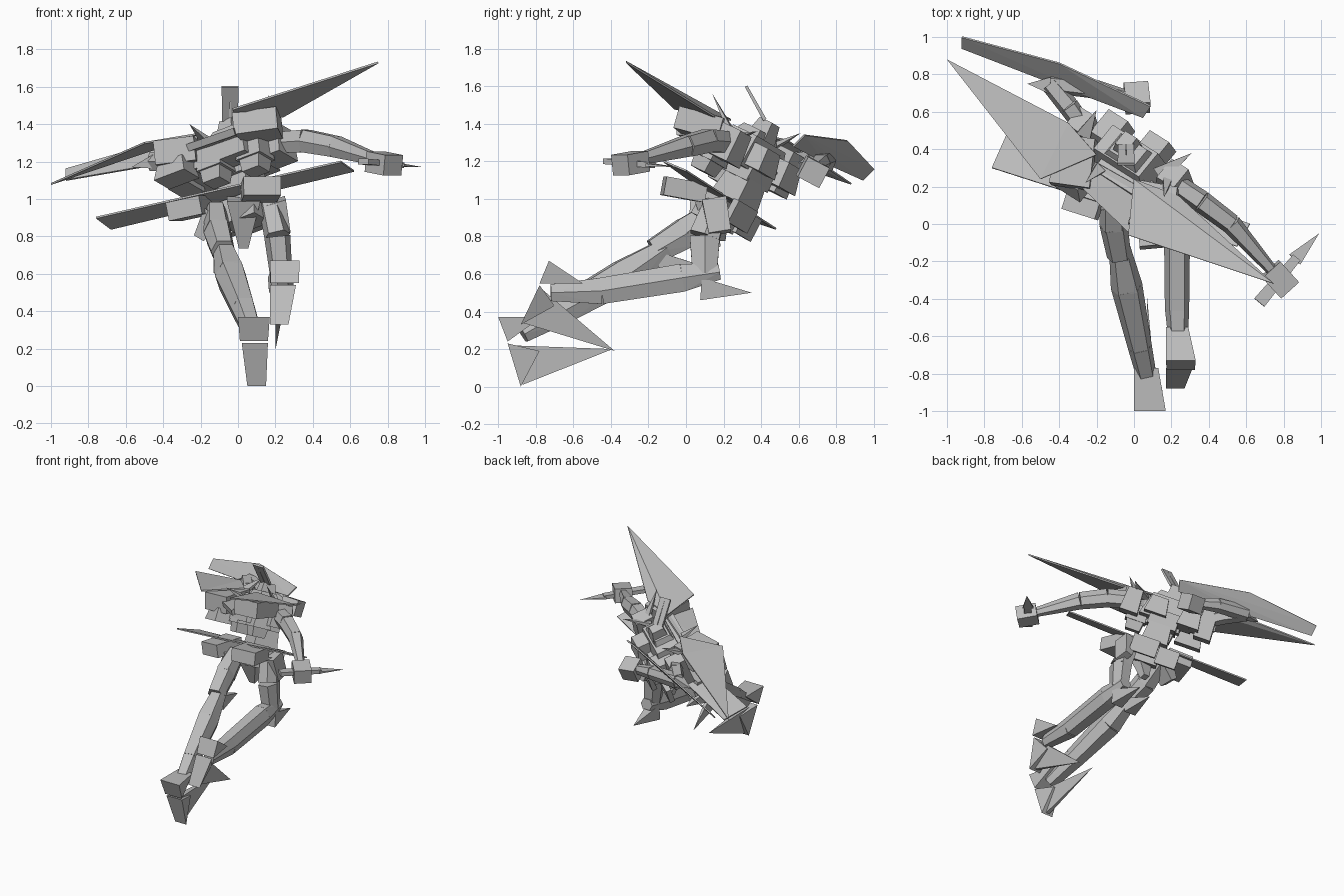
import bpy
import bmesh
from mathutils import Vector, Matrix

default_cube = bpy.data.objects.get("Cube")
if default_cube:
    bpy.data.objects.remove(default_cube, do_unlink=True)

gray = bpy.data.materials.new("plain gray")
gray.use_nodes = True
gray.diffuse_color = (0.5, 0.5, 0.5, 1)
gray.node_tree.nodes["Principled BSDF"].inputs["Base Color"].default_value = gray.diffuse_color

# Banked body frame: sideways, spine and depth directions
side_axis = Vector((0.79, -0.5, 0.3)).normalized()
depth_axis = side_axis.cross(Vector((-0.05, 0.45, 0.85))).normalized()
spine_axis = depth_axis.cross(side_axis)
body_frame = Matrix((side_axis, depth_axis, spine_axis)).transposed()

SQUARE = ((-1, -1), (1, -1), (1, 1), (-1, 1))
RIDGED = ((-1, 0), (-0.6, -1), (0.6, -1), (1, 0), (0.6, 1), (-0.6, 1))


def finish(name, bm):
    bmesh.ops.recalc_face_normals(bm, faces=bm.faces)
    mesh = bpy.data.meshes.new(name)
    bm.to_mesh(mesh)
    bm.free()
    mesh.materials.append(gray)
    part = bpy.data.objects.new(name, mesh)
    bpy.context.collection.objects.link(part)
    return part


def hull(name, points):
    """Faceted solid wrapped around a few corner points."""
    bm = bmesh.new()
    verts = [bm.verts.new(point) for point in points]
    result = bmesh.ops.convex_hull(bm, input=verts)
    loose = [v for v in result["geom_interior"] if isinstance(v, bmesh.types.BMVert)]
    bmesh.ops.delete(bm, geom=loose, context="VERTS")
    bmesh.ops.dissolve_limit(bm, angle_limit=0.02, verts=bm.verts, edges=bm.edges)
    return finish(name, bm)


def section(centre, direction, width, height, up, corners=SQUARE):
    """Corners of a cross-section facing along a direction."""
    across = direction.cross(Vector(up)).normalized()
    rise = across.cross(direction).normalized()
    return [Vector(centre) + across * width * i / 2 + rise * height * j / 2 for i, j in corners]


def taper(name, start, end, start_size, end_size, up=(0, 0, 1), corners=SQUARE):
    """Tapered bar running from one point to another."""
    direction = (Vector(end) - Vector(start)).normalized()
    return hull(name, section(start, direction, *start_size, up, corners)
                + section(end, direction, *end_size, up, corners))


def limb(name, stations, up=(0, 0, 1)):
    """Chain of ridged bars; each station is a point and a size."""
    for number, (first, second) in enumerate(zip(stations, stations[1:])):
        taper(f"{name}_{number}", first[0], second[0], first[1], second[1], up, RIDGED)


def block(name, centre, size, top_scale=1.0):
    """Box in the banked body frame, narrowed toward the head."""
    points = []
    for i in (-1, 1):
        for j in (-1, 1):
            for k in (-1, 1):
                scale = top_scale if k > 0 else 1
                corner = Vector((i * size[0] * scale, j * size[1] * scale, k * size[2])) / 2
                points.append(Vector(centre) + body_frame @ corner)
    return hull(name, points)


def plate(name, outline, thickness):
    """Flat polygon given a thickness."""
    corners = [Vector(point) for point in outline]
    normal = (corners[1] - corners[0]).cross(corners[2] - corners[0]).normalized()
    offset = normal * thickness / 2
    return hull(name, [c + offset for c in corners] + [c - offset for c in corners])


def spike(name, base, tip, size, up=(0, 0, 1)):
    """Thin pyramid."""
    direction = (Vector(tip) - Vector(base)).normalized()
    return hull(name, section(base, direction, *size, up) + [Vector(tip)])


def foot_wedge(name, *edges):
    """Wedge spanning level edges, each a centre and a width."""
    return hull(name, [Vector(centre) + Vector((sign * width / 2, 0, 0))
                       for centre, width in edges for sign in (-1, 1)])


# Torso
block("pelvis", (0.04, 0.17, 0.93), (0.22, 0.15, 0.14))
block("waist", (0.02, 0.29, 1.05), (0.2, 0.19, 0.14), 0.85)
block("lower_chest", (0.0, 0.34, 1.15), (0.22, 0.18, 0.12))
block("chest", (-0.04, 0.35, 1.24), (0.4, 0.23, 0.18), 0.75)
block("left_breast", (0.09, 0.38, 1.22), (0.17, 0.22, 0.13), 0.75)
block("right_breast", (-0.13, 0.49, 1.14), (0.17, 0.22, 0.14), 0.75)
block("collar", (-0.03, 0.38, 1.33), (0.24, 0.17, 0.07), 0.7)

# Head with paired crest fins
block("head", (-0.04, 0.42, 1.36), (0.11, 0.13, 0.11), 0.7)
for label, shift in (("left", -0.02), ("right", -0.065)):
    taper(label + "_crest_fin", (shift, 0.42, 1.42), (shift, 0.32, 1.6),
          (0.04, 0.02), (0.045, 0.015))

# Backpack and thrusters
block("backpack", (-0.07, 0.22, 1.26), (0.34, 0.12, 0.16), 0.85)
for label, centre in (("left", (0.09, 0.15, 1.26)), ("right", (-0.12, 0.24, 1.2))):
    block(label + "_thruster", centre, (0.16, 0.14, 0.12), 0.75)
    block(label + "_nozzle", Vector(centre) - spine_axis * 0.09, (0.11, 0.1, 0.08), 1.2)
plate("backpack_cover", ((-0.28, 0.2, 1.27), (-0.02, -0.05, 1.36),
                         (0.03, 0.2, 1.36), (-0.2, 0.33, 1.28)), 0.04)

# Shoulder wings with their housings
plate("left_wing", ((0.75, -0.32, 1.73), (-0.03, -0.06, 1.48),
                    (0.0, 0.24, 1.42), (0.24, 0.15, 1.44)), 0.01)
taper("left_wing_housing", (0.09, -0.03, 1.42), (0.14, 0.2, 1.36), (0.24, 0.12), (0.2, 0.12),
      spine_axis)
plate("right_wing", ((-1.0, 0.88, 1.08), (-0.5, 0.24, 1.3),
                     (-0.2, 0.37, 1.35), (-0.35, 0.54, 1.31)), 0.01)
taper("right_wing_housing", (-0.34, 0.2, 1.26), (-0.3, 0.46, 1.23), (0.22, 0.13), (0.2, 0.14),
      spine_axis)
block("right_wing_rear_block", (-0.33, 0.24, 1.15), (0.2, 0.14, 0.1), 0.8)

# Shoulder spikes
spike("left_upper_spike", (0.18, 0.24, 1.36), (0.16, 0.14, 1.56), (0.05, 0.03))
spike("left_side_spike", (0.13, 0.26, 1.33), (0.31, 0.38, 1.36), (0.09, 0.03))
spike("right_side_spike", (-0.27, 0.47, 1.28), (-0.2, 0.61, 1.35), (0.08, 0.03))
spike("right_back_spike", (-0.18, 0.3, 1.32), (-0.26, 0.22, 1.4), (0.06, 0.03))

# Left arm, stretched back, holding a blade
block("left_shoulder", (0.21, 0.23, 1.29), (0.14, 0.17, 0.18), 0.8)
limb("left_arm", (((0.2, 0.23, 1.3), (0.11, 0.11)), ((0.36, 0.12, 1.31), (0.12, 0.12)),
                  ((0.52, 0.0, 1.28), (0.11, 0.11)), ((0.74, -0.25, 1.21), (0.06, 0.06))))
taper("left_hand", (0.73, -0.24, 1.2), (0.83, -0.35, 1.18), (0.13, 0.11), (0.13, 0.11))
taper("blade_grip", (0.67, -0.42, 1.2), (0.87, -0.18, 1.18), (0.07, 0.03), (0.05, 0.03))
spike("blade", (0.86, -0.19, 1.18), (0.99, -0.05, 1.17), (0.08, 0.015))

# Right arm, bent across, carrying a shield
block("right_shoulder", (-0.28, 0.5, 1.15), (0.13, 0.16, 0.24), 0.8)
limb("right_arm", (((-0.25, 0.49, 1.18), (0.1, 0.1)), ((-0.35, 0.63, 1.2), (0.11, 0.11)),
                   ((-0.45, 0.75, 1.2), (0.1, 0.1)), ((-0.2, 0.72, 1.19), (0.1, 0.09)),
                   ((-0.02, 0.68, 1.16), (0.06, 0.06))))
taper("right_hand", (-0.05, 0.67, 1.15), (0.08, 0.68, 1.14), (0.13, 0.12), (0.13, 0.12),
      spine_axis)
spike("right_elbow_spike", (-0.44, 0.74, 1.2), (-0.57, 0.75, 1.17), (0.09, 0.08))
plate("shield", ((-0.92, 1.0, 1.16), (-0.4, 0.86, 1.31), (0.09, 0.63, 1.34),
                 (0.05, 0.57, 1.28), (-0.4, 0.74, 1.19), (-0.92, 0.94, 1.1)), 0.01)

# Hip binder plate with its mounts and skirts
plate("hip_binder", ((-0.76, 0.3, 0.9), (-0.68, 0.48, 0.84),
                     (0.62, 0.0, 1.15), (0.55, -0.12, 1.2)), 0.01)
taper("left_binder_mount", (0.13, -0.12, 1.07), (0.11, 0.1, 1.03), (0.2, 0.1), (0.19, 0.1),
      spine_axis)
taper("right_binder_mount", (-0.29, 0.05, 0.95), (-0.22, 0.27, 0.95), (0.19, 0.1), (0.19, 0.1),
      spine_axis)
taper("centre_skirt", (0.03, 0.1, 1.0), (0.03, 0.16, 0.74), (0.18, 0.11), (0.05, 0.05), (0, 1, 0))
block("left_rear_skirt", (0.14, 0.29, 0.91), (0.2, 0.04, 0.13))
block("right_rear_skirt", (-0.05, 0.32, 0.86), (0.16, 0.04, 0.13))
taper("left_skirt", (0.2, 0.15, 0.99), (0.25, 0.18, 0.82), (0.11, 0.13), (0.06, 0.12), (0, 1, 0))
taper("right_skirt", (-0.13, 0.15, 0.92), (-0.21, 0.15, 0.79), (0.12, 0.15), (0.06, 0.12), (0, 1, 0))

# Legs
limb("left_thigh", (((0.17, 0.16, 0.97), (0.12, 0.13)), ((0.21, 0.1, 0.8), (0.14, 0.16)),
                    ((0.23, 0.1, 0.6), (0.12, 0.13))), (0, 1, 0))
limb("left_shin", (((0.23, 0.18, 0.61), (0.1, 0.08)), ((0.23, -0.02, 0.58), (0.14, 0.15)),
                   ((0.23, -0.45, 0.51), (0.13, 0.14)), ((0.24, -0.72, 0.5), (0.09, 0.09))))
spike("left_knee_spike", (0.23, 0.08, 0.52), (0.23, 0.35, 0.5), (0.1, 0.12))
limb("right_thigh", (((-0.12, 0.16, 0.93), (0.12, 0.13)), ((-0.11, 0.0, 0.82), (0.15, 0.16)),
                     ((-0.08, -0.17, 0.72), (0.13, 0.13))))
limb("right_shin", (((-0.08, -0.11, 0.74), (0.11, 0.1)), ((-0.04, -0.33, 0.59), (0.17, 0.17)),
                    ((0.03, -0.65, 0.41), (0.13, 0.14)), ((0.08, -0.87, 0.28), (0.1, 0.09))))
spike("right_knee_spike", (-0.08, -0.14, 0.66), (-0.07, 0.1, 0.64), (0.1, 0.11))

# Split feet: toe, heel sole and a thin trailing heel fin
foot_wedge("left_toe", ((0.25, -0.73, 0.67), 0.16), ((0.25, -0.78, 0.55), 0.15),
           ((0.23, -0.55, 0.55), 0.12))
foot_wedge("left_heel", ((0.24, -0.78, 0.54), 0.14), ((0.22, -0.88, 0.33), 0.1),
           ((0.22, -0.7, 0.43), 0.06))
foot_wedge("left_heel_fin", ((0.23, -0.78, 0.53), 0.06), ((0.215, -0.87, 0.34), 0.03),
           ((0.2, -0.38, 0.19), 0))
foot_wedge("right_toe", ((0.085, -1.0, 0.37), 0.17), ((0.085, -0.95, 0.24), 0.15),
           ((0.065, -0.77, 0.37), 0.13))
foot_wedge("right_heel", ((0.09, -0.95, 0.23), 0.14), ((0.1, -0.88, 0.0), 0.1),
           ((0.09, -0.78, 0.19), 0.06))
foot_wedge("right_heel_fin", ((0.09, -0.94, 0.22), 0.06), ((0.1, -0.87, 0.01), 0.03),
           ((0.07, -0.39, 0.2), 0))
